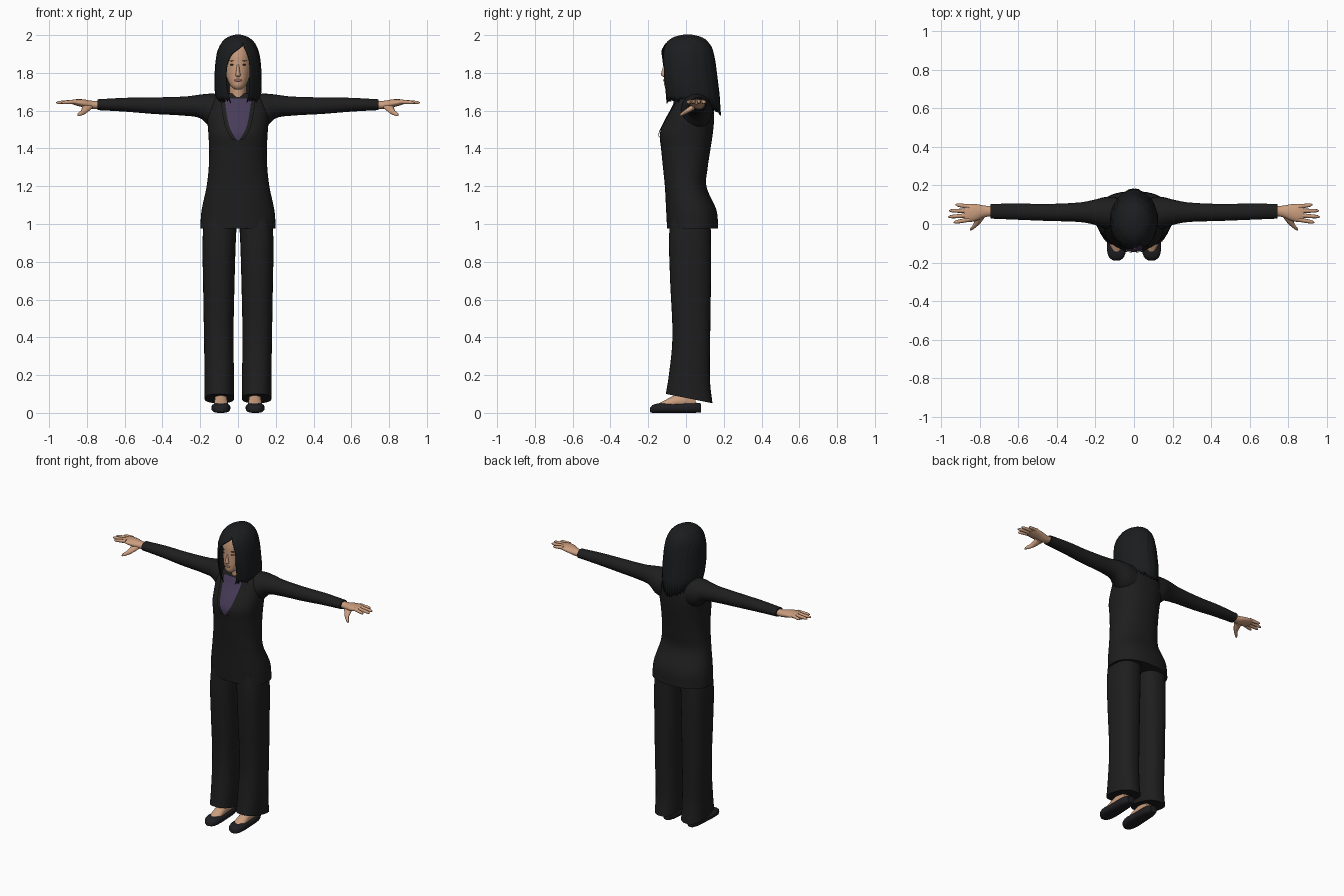
import bpy, bmesh, math, random

random.seed(4)
if "Cube" in bpy.data.objects:
    bpy.data.objects.remove(bpy.data.objects["Cube"])


def material(name, r, g, b):
    m = bpy.data.materials.new(name)
    m.use_nodes = True
    m.diffuse_color = (r, g, b, 1)
    bsdf = m.node_tree.nodes["Principled BSDF"]
    bsdf.inputs["Base Color"].default_value = (r, g, b, 1)
    bsdf.inputs["Roughness"].default_value = 0.8
    return m


SUIT = material("suit black", 0.013, 0.013, 0.013)
HAIR = material("hair black", 0.011, 0.012, 0.013)
SHOE = material("shoe black", 0.014, 0.014, 0.017)
SKIN = material("skin", 0.60, 0.34, 0.21)
BLOUSE = material("blouse purple", 0.065, 0.045, 0.10)
LIP = material("lip rose", 0.42, 0.17, 0.13)
EYE = material("eye brown", 0.05, 0.03, 0.025)


def sample(keys, s):
    """Smooth interpolation through rows of (position, values...)."""
    i = 0
    while i < len(keys) - 2 and s > keys[i + 1][0]:
        i += 1

    def slope(j, k):
        a, b = keys[max(j - 1, 0)], keys[min(j + 1, len(keys) - 1)]
        return (b[k] - a[k]) / (b[0] - a[0])
    p, q = keys[i], keys[i + 1]
    h = q[0] - p[0]
    t = min(max((s - p[0]) / h, 0), 1)
    return [p[k] * (1 + 2 * t) * (1 - t) ** 2 + q[k] * t * t * (3 - 2 * t)
            + h * slope(i, k) * t * (1 - t) ** 2 - h * slope(i + 1, k) * t * t * (1 - t)
            for k in range(1, len(p))]


def finish(name, bm, mat, mirror=False, angle=50):
    bmesh.ops.recalc_face_normals(bm, faces=bm.faces)
    mesh = bpy.data.meshes.new(name)
    bm.to_mesh(mesh)
    bm.free()
    for f in mesh.polygons:
        f.use_smooth = True
    mesh.set_sharp_from_angle(angle=math.radians(angle))
    mesh.materials.append(mat)
    ob = bpy.data.objects.new(name, mesh)
    bpy.context.scene.collection.objects.link(ob)
    if mirror:
        ob.modifiers.new("Mirror", 'MIRROR')
    return ob


def loft(name, axis, keys, mat, mirror=False, p=2.0, steps=24, sides=24, warp=None):
    """Skin rounded sections; each key is (position, low, high, low, high)."""
    bm = bmesh.new()
    rings = []
    for i in range(steps + 1):
        s = keys[0][0] + (keys[-1][0] - keys[0][0]) * i / steps
        a0, a1, b0, b1 = sample(keys, s)
        ring = []
        for j in range(sides):
            t = math.tau * j / sides
            c, d = math.cos(t), math.sin(t)
            a = (a0 + a1) / 2 + (a1 - a0) / 2 * math.copysign(abs(c) ** (2 / p), c)
            b = (b0 + b1) / 2 + (b1 - b0) / 2 * math.copysign(abs(d) ** (2 / p), d)
            co = {'x': (s, a, b), 'y': (a, s, b), 'z': (a, b, s)}[axis]
            ring.append(bm.verts.new(warp(*co) if warp else co))
        rings.append(ring)
    for r, q in zip(rings, rings[1:]):
        for j in range(sides):
            k = (j + 1) % sides
            bm.faces.new((r[j], r[k], q[k], q[j]))
    bm.faces.new(rings[0])
    bm.faces.new(rings[-1])
    return finish(name, bm, mat, mirror)


def upright(rows):
    """Symmetric rows of (z, half width, front, back) to loft keys."""
    return [(z, -w, w, f, b) for z, w, f, b in rows]


# Jacket body
BODY = upright([(0.975, 0.20, -0.10, 0.17), (1.07, 0.193, -0.105, 0.162),
                (1.2, 0.166, -0.112, 0.108), (1.3, 0.155, -0.122, 0.115),
                (1.4, 0.153, -0.132, 0.13), (1.48, 0.157, -0.138, 0.142),
                (1.55, 0.162, -0.108, 0.148), (1.61, 0.16, -0.075, 0.145),
                (1.66, 0.135, -0.052, 0.13), (1.69, 0.085, -0.035, 0.11)])
BODY_P = 2.3
loft("jacket_body", 'z', BODY, SUIT, p=BODY_P, steps=44, sides=44)


def chest_y(x, z):
    x0, x1, f, b = sample(BODY, z)
    u = min(abs(x / x1), 1)
    return (f + b) / 2 - (b - f) / 2 * (1 - u ** BODY_P) ** (1 / BODY_P)


def panel(name, left, right, lift, mat, mirror=False, rows=20, cols=10):
    """Thin plate following the chest between two edge curves."""
    bm = bmesh.new()
    grid = []
    for i in range(rows + 1):
        z = 1.445 + 0.22 * i / rows
        a, b = left(z), right(z)
        xs = [a + (b - a) * j / cols for j in range(cols + 1)]
        grid.append([bm.verts.new((x, chest_y(x, z) - lift, z)) for x in xs])
    for r, q in zip(grid, grid[1:]):
        for j in range(cols):
            bm.faces.new((r[j], r[j + 1], q[j + 1], q[j]))
    return finish(name, bm, mat, mirror)


# Blouse in the neckline, with lapels beside it
NECKLINE = [(1.445, 0.008), (1.5, 0.04), (1.56, 0.056), (1.64, 0.068), (1.67, 0.068)]
neck_w = lambda z: sample(NECKLINE, z)[0]
panel("blouse_front", lambda z: -neck_w(z), neck_w, 0.005, BLOUSE)
panel("lapels", neck_w, lambda z: neck_w(z) + 0.022, 0.008, SUIT, True, cols=4)

# Sleeves
loft("sleeves", 'x', [(0.09, -0.03, 0.14, 1.50, 1.688), (0.15, -0.025, 0.14, 1.515, 1.69),
                      (0.2, -0.005, 0.127, 1.56, 1.685), (0.28, 0.01, 0.112, 1.573, 1.675),
                      (0.45, 0.016, 0.104, 1.583, 1.67), (0.6, 0.022, 0.106, 1.595, 1.668),
                      (0.745, 0.028, 0.104, 1.603, 1.66)], SUIT, True, steps=32)

# Hands: palm, fingers and thumb
loft("palms", 'x', [(0.72, 0.042, 0.092, 1.612, 1.652), (0.77, 0.036, 0.095, 1.608, 1.652),
                    (0.82, 0.016, 0.103, 1.618, 1.66), (0.865, 0.010, 0.104, 1.63, 1.66),
                    (0.882, 0.018, 0.096, 1.636, 1.655)], SKIN, True, steps=14)
FINGERS = {"index": (0.023, 0.008, 0.935), "middle": (0.045, 0.037, 0.964),
           "ring": (0.068, 0.069, 0.96), "little": (0.09, 0.100, 0.925)}
for name, (y0, y1, tip) in FINGERS.items():
    keys = []
    for t, r in ((0, 0.012), (0.5, 0.0105), (0.88, 0.008), (1, 0.002)):
        y, z = y0 + (y1 - y0) * t, 1.648 - 0.006 * t
        keys.append((0.855 + (tip - 0.855) * t, y - r, y + r, z - r, z + r))
    loft(name + "_fingers", 'x', keys, SKIN, True, steps=10, sides=10)
loft("thumbs", 'y', [(-0.034, 0.844, 0.850, 1.571, 1.577), (-0.024, 0.828, 0.850, 1.572, 1.590),
                     (0.0, 0.800, 0.832, 1.582, 1.609), (0.045, 0.765, 0.825, 1.605, 1.642)],
     SKIN, True, steps=12, sides=12)

# Trousers, with hems dropping toward the back
loft("trouser_legs", 'z', [(0.075, 0.02, 0.177, -0.107, 0.14), (0.18, 0.021, 0.177, -0.092, 0.127),
                           (0.4, 0.024, 0.18, -0.072, 0.128), (0.7, 0.018, 0.185, -0.084, 0.132),
                           (0.9, 0.012, 0.188, -0.09, 0.132), (1.03, 0.005, 0.18, -0.085, 0.13)],
     SUIT, True, p=2.4, steps=30, sides=32,
     warp=lambda x, y, z: (x, y, z - 0.2 * (y - 0.02) * max(0, 1 - (z - 0.075) / 0.2)))

# Feet and shoes
loft("feet", 'y', [(-0.145, 0.07, 0.11, 0.025, 0.05), (-0.11, 0.055, 0.125, 0.02, 0.068),
                   (-0.05, 0.055, 0.125, 0.02, 0.098), (0.05, 0.058, 0.122, 0.02, 0.13)], SKIN, True)
loft("shoes", 'y', [(-0.19, 0.076, 0.106, 0.004, 0.028), (-0.175, 0.054, 0.128, 0, 0.043),
                    (-0.13, 0.041, 0.14, 0, 0.052), (-0.06, 0.043, 0.137, 0, 0.05),
                    (0.04, 0.05, 0.13, 0, 0.055), (0.08, 0.065, 0.115, 0.003, 0.05)],
     SHOE, True, p=2.8)

# Neck and head
loft("neck", 'z', upright([(1.6, 0.06, -0.04, 0.08), (1.66, 0.047, -0.045, 0.07),
                           (1.76, 0.045, -0.05, 0.07)]), SKIN)
loft("head", 'z', upright([(1.712, 0.016, -0.10, -0.06), (1.728, 0.037, -0.113, -0.02),
                           (1.76, 0.054, -0.117, 0.02), (1.80, 0.067, -0.117, 0.06),
                           (1.85, 0.076, -0.117, 0.09), (1.90, 0.076, -0.115, 0.09),
                           (1.945, 0.06, -0.098, 0.075), (1.975, 0.02, -0.04, 0.03)]),
     SKIN, steps=32, sides=32)
loft("nose", 'z', upright([(1.778, 0.009, -0.119, -0.10), (1.787, 0.015, -0.132, -0.10),
                           (1.80, 0.011, -0.131, -0.10), (1.85, 0.006, -0.117, -0.10)]),
     SKIN, steps=12, sides=14)


def blob(name, loc, size, mat, mirror=False):
    bm = bmesh.new()
    bmesh.ops.create_uvsphere(bm, u_segments=16, v_segments=10, radius=1)
    bmesh.ops.scale(bm, vec=size, verts=bm.verts)
    bmesh.ops.translate(bm, vec=loc, verts=bm.verts)
    return finish(name, bm, mat, mirror)


blob("eyes", (0.03, -0.106, 1.843), (0.012, 0.006, 0.004), EYE, True)
blob("eyebrows", (0.032, -0.106, 1.864), (0.015, 0.006, 0.0025), HAIR, True)
blob("lips", (0, -0.114, 1.761), (0.02, 0.007, 0.007), LIP)

# Hair: a shell open around the face, ending in ragged tips
SHAPE = [(1.56, 0.09, -0.10, 0.182), (1.64, 0.108, -0.11, 0.178), (1.70, 0.12, -0.122, 0.172),
         (1.78, 0.121, -0.135, 0.162), (1.87, 0.115, -0.136, 0.15), (1.93, 0.10, -0.122, 0.135),
         (1.97, 0.075, -0.09, 0.107), (1.99, 0.045, -0.055, 0.072), (2.0, 0.012, -0.01, 0.028)]
OPENING = [(1.56, -0.03, 0.04), (1.64, -0.038, 0.046), (1.7, -0.055, 0.06), (1.8, -0.062, 0.063),
           (1.86, -0.052, 0.06), (1.90, -0.03, 0.05), (1.945, 0.026, 0.03), (1.955, 0.028, 0.028)]
COLS = 72
ripple = [random.uniform(0.985, 1.01) for _ in range(COLS + 1)]
ragged = [random.uniform(-0.008, 0.008) + 0.02 * (j % 2) for j in range(COLS + 1)]


def hair_point(j, z):
    w, f, b = sample(SHAPE, z)
    xl, xr = sample(OPENING, z) if z < 1.955 else (0.0, 0.0)
    a0 = math.asin(max(-1, min(1, xr / w)))
    a1 = math.tau + math.asin(max(-1, min(1, xl / w)))
    a = a0 + (a1 - a0) * j / COLS
    k = ripple[j] if 0 < j < COLS else 1
    return w * k * math.sin(a), (f + b) / 2 - (b - f) / 2 * k * math.cos(a), z


bm = bmesh.new()
rows = []
for i in range(31):
    t = i / 30
    row = []
    for j in range(COLS + 1):
        back = 0.5 - 0.5 * math.cos(math.tau * j / COLS)
        tip = 1.645 - 0.065 * back ** 3 + ragged[j]
        low = 1.68 if t < 1 else tip
        z = 2.0 - (2.0 - 1.68) * (t / 0.967) ** 1.5 if i < 30 else low
        row.append(bm.verts.new(hair_point(j, z)))
    rows.append(row)
for r, q in zip(rows, rows[1:]):
    for j in range(COLS):
        bm.faces.new((r[j], r[j + 1], q[j + 1], q[j]))
bm.faces.new(rows[0][:-1])
bmesh.ops.remove_doubles(bm, verts=bm.verts, dist=0.0002)
hair = finish("hair", bm, HAIR, angle=60)
shell = hair.modifiers.new("Thickness", 'SOLIDIFY')
shell.thickness = 0.006
shell.offset = 0
